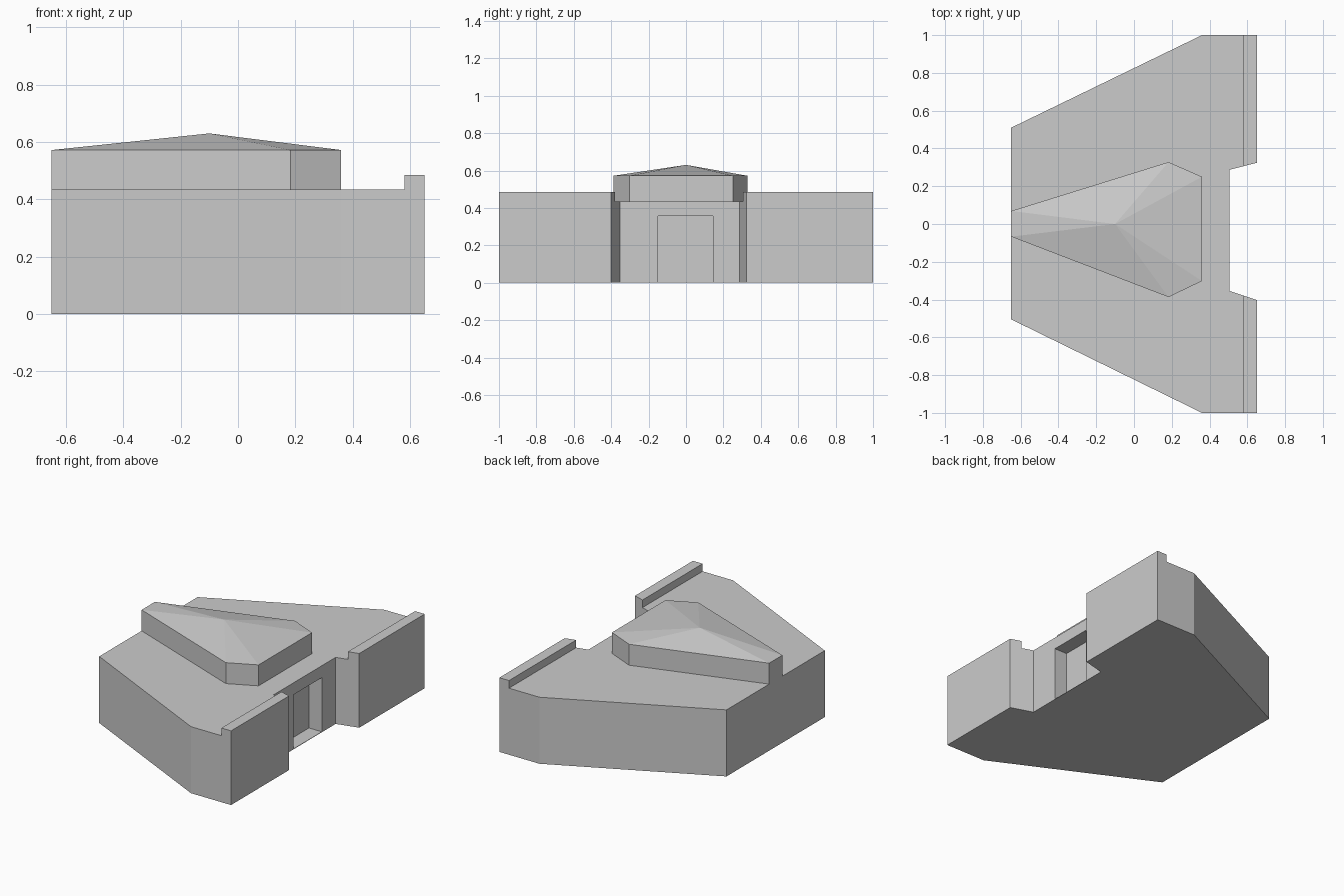
import bpy, bmesh

if "Cube" in bpy.data.objects:
    bpy.data.objects.remove(bpy.data.objects["Cube"])


def make_object(name, bm):
    bmesh.ops.recalc_face_normals(bm, faces=bm.faces[:])
    mesh = bpy.data.meshes.new(name)
    bm.to_mesh(mesh)
    bm.free()
    obj = bpy.data.objects.new(name, mesh)
    bpy.context.collection.objects.link(obj)
    return obj


def prism(name, outline, z0, z1):
    """Extrude a flat plan outline from z0 up to z1."""
    bm = bmesh.new()
    face = bm.faces.new([bm.verts.new((x, y, z0)) for x, y in outline])
    ext = bmesh.ops.extrude_face_region(bm, geom=[face])
    for v in ext["geom"]:
        if isinstance(v, bmesh.types.BMVert):
            v.co.z = z1
    return make_object(name, bm)


def combine(target, other, operation):
    """Apply a boolean and discard the helper."""
    mod = target.modifiers.new("bool", "BOOLEAN")
    mod.operation = operation
    mod.solver = "EXACT"
    mod.object = other
    bpy.context.view_layer.objects.active = target
    bpy.ops.object.modifier_apply(modifier=mod.name)
    bpy.data.objects.remove(other, do_unlink=True)


# Main block: wedge plan with an entrance bay set back on the +x side
ROOF = 0.435
plan = [(-0.65, -0.505), (0.36, -1), (0.65, -1), (0.65, -0.402), (0.505, -0.354),
        (0.505, 0.287), (0.65, 0.324), (0.65, 1), (0.36, 1), (-0.65, 0.51)]
body = prism("main_building", plan, 0, ROOF)

# Parapets along the two wing facades
for outer, inner_far, inner_near in ((-1, -0.379, -0.402), (1, 0.306, 0.324)):
    parapet = prism("parapet", [(0.58, outer), (0.65, outer),
                                (0.65, inner_near), (0.58, inner_far)], ROOF, 0.485)
    combine(body, parapet, "UNION")

# Door recess with a thin floor left in place
door = prism("door_cutter", [(0.412, -0.15), (0.6, -0.15), (0.6, 0.145), (0.412, 0.145)],
             0.003, 0.357)
door.hide_render = True
combine(body, door, "DIFFERENCE")

# Raised hall: tapered walls with a ridged roof
EAVE = 0.572
eave = [(-0.65, 0), (-0.65, -0.067), (0.183, -0.387), (0.36, -0.302),
        (0.36, 0.25), (0.183, 0.328), (-0.65, 0.069)]
hall = prism("raised_hall", eave, ROOF, EAVE)
bm = bmesh.new()
bm.from_mesh(hall.data)
top = next(f for f in bm.faces if all(abs(v.co.z - EAVE) < 1e-5 for v in f.verts))
apex = bmesh.ops.poke(bm, faces=[top])["verts"][0]
apex.co = (-0.10, 0, 0.63)
bm.to_mesh(hall.data)
bm.free()
